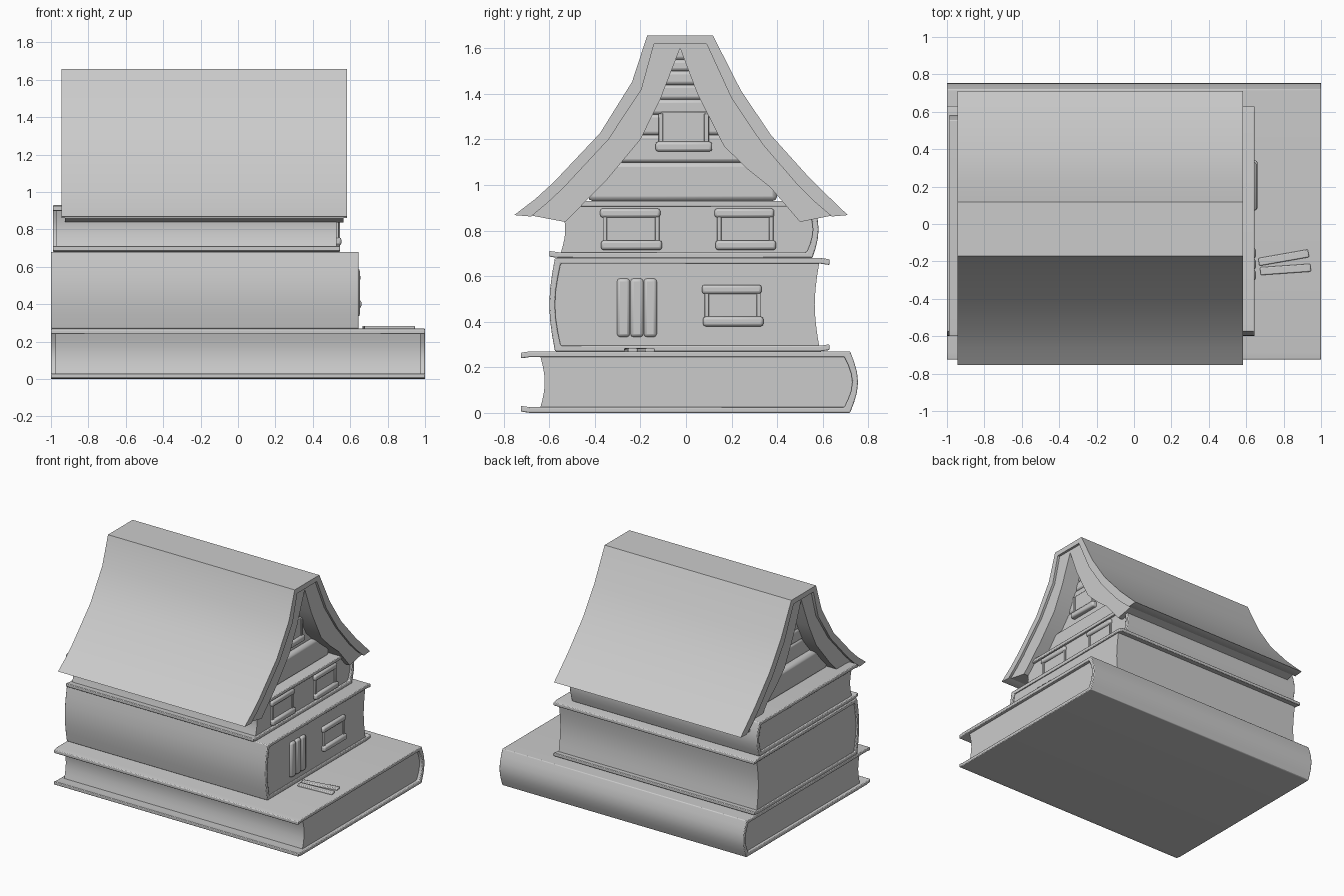
import bpy, bmesh, math
from mathutils import Matrix

if "Cube" in bpy.data.objects:
    bpy.data.objects.remove(bpy.data.objects["Cube"])


def finish(ob, bevel=0.0, segs=2, angle=40):
    bpy.ops.object.select_all(action='DESELECT')
    ob.select_set(True)
    bpy.context.view_layer.objects.active = ob
    if bevel:
        m = ob.modifiers.new("bevel", 'BEVEL')
        m.width, m.segments, m.limit_method = bevel, segs, 'ANGLE'
        m.angle_limit = math.radians(40)
    bpy.ops.object.shade_smooth_by_angle(angle=math.radians(angle))
    return ob


def prism(name, pts, x0, x1, bevel=0.0, angle=40):
    """Extrude a y-z outline along x."""
    bm = bmesh.new()
    face = bm.faces.new([bm.verts.new((x0, y, z)) for y, z in pts])
    ret = bmesh.ops.extrude_face_region(bm, geom=[face])
    vs = [v for v in ret['geom'] if isinstance(v, bmesh.types.BMVert)]
    bmesh.ops.translate(bm, verts=vs, vec=(x1 - x0, 0, 0))
    bmesh.ops.recalc_face_normals(bm, faces=bm.faces)
    me = bpy.data.meshes.new(name)
    bm.to_mesh(me)
    bm.free()
    ob = bpy.data.objects.new(name, me)
    bpy.context.collection.objects.link(ob)
    return finish(ob, bevel, 2, angle)


def box(name, x, y, z, bevel=0.012):
    pts = [(y[0], z[0]), (y[1], z[0]), (y[1], z[1]), (y[0], z[1])]
    return prism(name, pts, x[0], x[1], bevel)


def book(name, x, z, tip, page, spine, bulge, inset, t=0.025):
    """C-shaped cover with a rounded spine, and a page block with hollow edge."""
    z0, z1 = z
    h = z1 - z0
    s = 1 if spine > tip else -1
    arc = [(spine + (bulge - spine) * math.sin(math.pi * i / 6), i / 6) for i in range(7)]
    lip = tip + s * 0.04
    outer = [(lip, z0), *[(y, z0 + h * k) for y, k in arc], (lip, z1), (tip, z1 - 0.006)]
    inner = [(y - s * t, z0 + t + (h - 2 * t) * k) for y, k in reversed(arc)]
    pts = outer + [(tip, z1 - t - 0.006), (lip, z1 - t)] + inner
    pts += [(lip, z0 + t), (tip, z0 + t + 0.006), (tip, z0 + 0.006)]
    prism(name + "_cover", pts, x[0], x[1], 0.005)
    a, b = z0 + t * 0.8, z1 - t * 0.8
    edge = [(page + s * 0.02 * math.sin(math.pi * i / 6) - s * 0.02, b + (a - b) * i / 6)
            for i in range(7)]
    back = [(y - s * t * 0.8, a + (b - a) * k) for y, k in arc]
    prism(name + "_pages", edge + back, x[0] + inset, x[1] - inset)


# Stacked books forming the ground and two floors
book("base_book", (-1, 1), (0, 0.27), -0.725, -0.62, 0.72, 0.755, 0.025)
book("ground_floor_book", (-1, 0.645), (0.27, 0.68), 0.63, 0.565, -0.575, -0.6, 0.012)
book("upper_floor_book", (-0.99, 0.545), (0.68, 0.93), -0.6, -0.53, 0.555, 0.582, 0.018)

# Attic books stepping up into the gable
box("attic_book", (-0.86, 0.47), (-0.43, 0.40), (0.93, 1.1), 0.02)
levels = [1.1, 1.22, 1.31, 1.375, 1.44, 1.5, 1.55, 1.6]
for i, (a, b) in enumerate(zip(levels, levels[1:])):
    w = 0.03 + (1.62 - a) * 0.52
    box(f"gable_board_{i}", (-0.82, 0.44), (-0.026 - w, -0.026 + w), (a, b), 0.014)

# Roof: an open book laid over the attic
outer = [(-0.754, 0.868), (-0.66, 0.94), (-0.58, 1.013), (-0.377, 1.228), (-0.237, 1.452),
         (-0.17, 1.657), (0.118, 1.657), (0.24, 1.417), (0.372, 1.22), (0.543, 1.03),
         (0.63, 0.945), (0.71, 0.868)]
under = [(0.64, 0.862), (0.56, 0.93), (0.49, 1.0), (0.335, 1.18), (0.2, 1.38), (0.09, 1.62),
         (-0.14, 1.62), (-0.195, 1.42), (-0.34, 1.20), (-0.54, 0.985), (-0.61, 0.92), (-0.68, 0.862)]
prism("roof_cover", outer + under, -0.945, 0.583, 0, 50)
inner = [(0.50, 0.838), (0.37, 0.99), (0.27, 1.07), (0.167, 1.17), (0.05, 1.4), (-0.026, 1.6),
         (-0.114, 1.373), (-0.2, 1.20), (-0.35, 1.02), (-0.53, 0.838)]
shell = [(-0.70, 0.87), (-0.57, 0.995), (-0.362, 1.215), (-0.22, 1.44), (-0.155, 1.64),
         (0.105, 1.64), (0.225, 1.4), (0.36, 1.2), (0.53, 1.015), (0.66, 0.87)]
prism("roof_pages", shell + inner, -0.925, 0.565, 0, 50)


def window(name, x, y, z):
    """Recessed pane, two posts, a lintel and a sill."""
    box(name + "_pane", (x - 0.05, x + 0.004), (y[0] + 0.03, y[1] - 0.03), (z[0] + 0.02, z[1] - 0.02), 0)
    for i, py in enumerate((y[0] + 0.012, y[1] - 0.03)):
        box(f"{name}_post_{i}", (x - 0.05, x + 0.012), (py, py + 0.018), (z[0] + 0.02, z[1] - 0.02), 0.003)
    box(name + "_lintel", (x - 0.05, x + 0.02), (y[0], y[1] - 0.008), (z[1] - 0.04, z[1]))
    box(name + "_sill", (x - 0.05, x + 0.026), (y[0] + 0.004, y[1]), (z[0], z[0] + 0.042))


window("lower_window", 0.634, (0.07, 0.34), (0.38, 0.562))
window("upper_window_left", 0.527, (-0.377, -0.105), (0.715, 0.897))
window("upper_window_right", 0.527, (0.125, 0.395), (0.715, 0.897))

# Gable window box with sill
box("gable_window_pane", (0.4, 0.455), (-0.11, 0.094), (1.16, 1.32), 0.004)
for i, py in enumerate((-0.12, 0.08)):
    box(f"gable_window_post_{i}", (0.4, 0.462), (py, py + 0.02), (1.17, 1.315), 0.004)
box("gable_window_sill", (0.4, 0.475), (-0.134, 0.115), (1.147, 1.19))

# Door of rounded planks
for i in range(3):
    y = -0.303 + i * 0.059
    box(f"door_plank_{i}", (0.60, 0.652), (y, y + 0.057), (0.333, 0.59), 0.014)

# Loose planks as the path
for i, (x, y, r) in enumerate([(0.80, -0.18, 10), (0.81, -0.243, 4)]):
    ob = box(f"path_plank_{i}", (-0.135, 0.135), (-0.021, 0.021), (0.262, 0.284), 0.006)
    ob.matrix_world = Matrix.Translation((x, y, 0)) @ Matrix.Rotation(math.radians(r), 4, 'Z')
